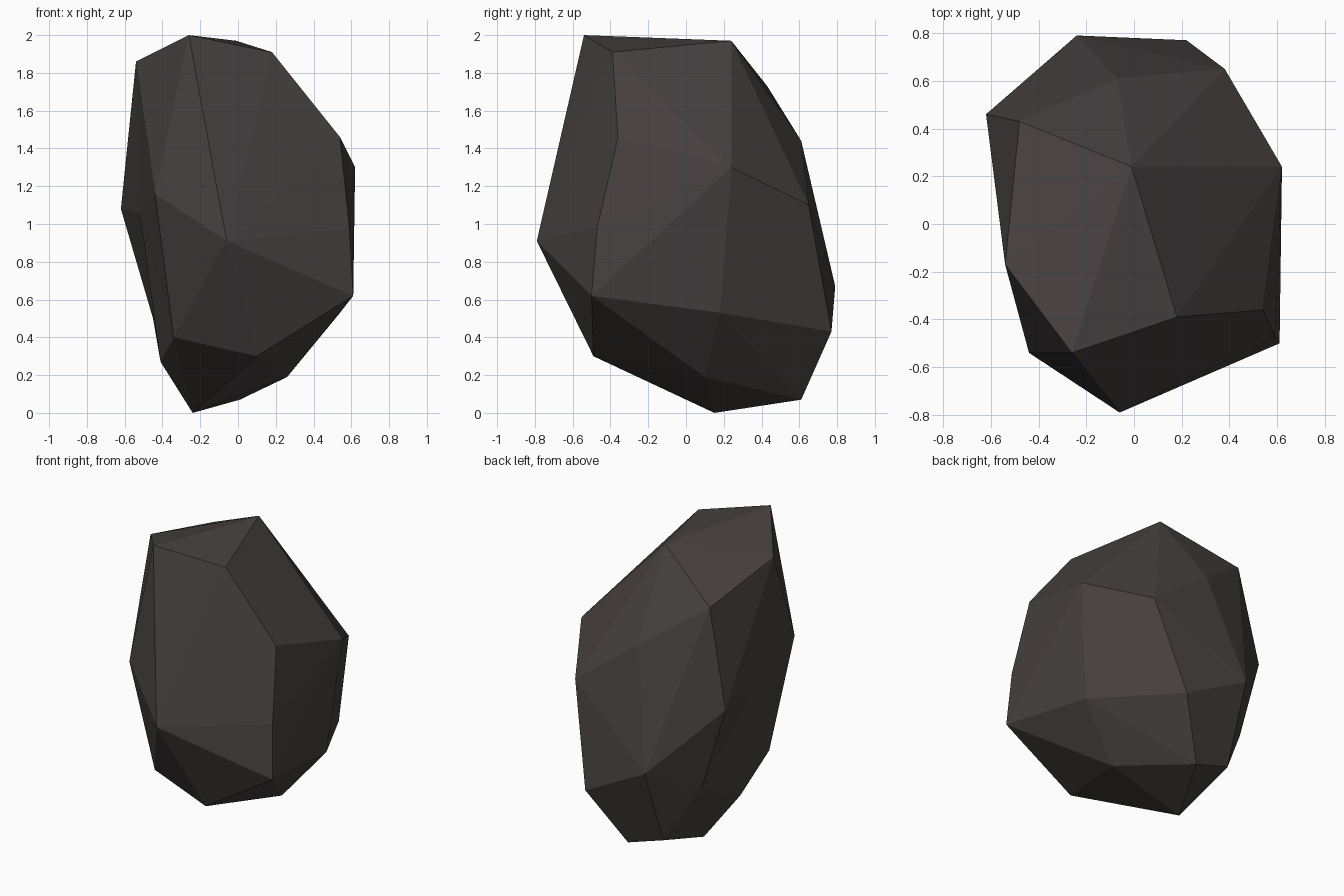
import bpy, bmesh
from mathutils import Vector

if "Cube" in bpy.data.objects:
    bpy.data.objects.remove(bpy.data.objects["Cube"])

# Corners of the boulder, grouped from the crown to the base
crown = [(-.26, -.54, 2.0), (-.01, .24, 1.97), (.18, -.39, 1.91),
         (-.54, -.17, 1.86), (-.48, .43, 1.73)]
shoulder = [(.54, -.36, 1.46), (-.07, .61, 1.44), (.62, .24, 1.30),
            (-.44, -.54, 1.16), (.38, .65, 1.10), (-.62, .46, 1.08)]
waist = [(.59, -.47, .98), (-.06, -.79, .91), (-.24, .79, .67),
         (.61, -.50, .62), (.54, .18, .53), (.22, .77, .43)]
base = [(-.34, -.41, .40), (.10, -.49, .30), (-.41, 0, .27), (.26, .10, .19),
        (-.25, .60, .15), (.01, .61, .07), (-.24, .15, 0)]
# Shallow dents on the left: hulled pushed out, then pulled back in
dents = [(-.52, 0, 1.06), (-.45, .48, .50)]

bm = bmesh.new()
for p in crown + shoulder + waist + base:
    bm.verts.new(p)
dent_verts = [(bm.verts.new(Vector(p) + Vector((-.08, .02, 0))), Vector(p)) for p in dents]
bmesh.ops.convex_hull(bm, input=bm.verts[:])
for v, p in dent_verts:
    v.co = p
bmesh.ops.delete(bm, geom=[v for v in bm.verts if not v.link_faces], context='VERTS')
bmesh.ops.recalc_face_normals(bm, faces=bm.faces[:])

mesh = bpy.data.meshes.new("boulder")
bm.to_mesh(mesh)
bm.free()

# Single dark stone colour, flat shaded
stone = bpy.data.materials.new("dark stone")
stone.diffuse_color = (.062, .053, .051, 1)
stone.use_nodes = True
stone.node_tree.nodes["Principled BSDF"].inputs["Base Color"].default_value = stone.diffuse_color
mesh.materials.append(stone)
boulder = bpy.data.objects.new("boulder", mesh)
bpy.context.collection.objects.link(boulder)
